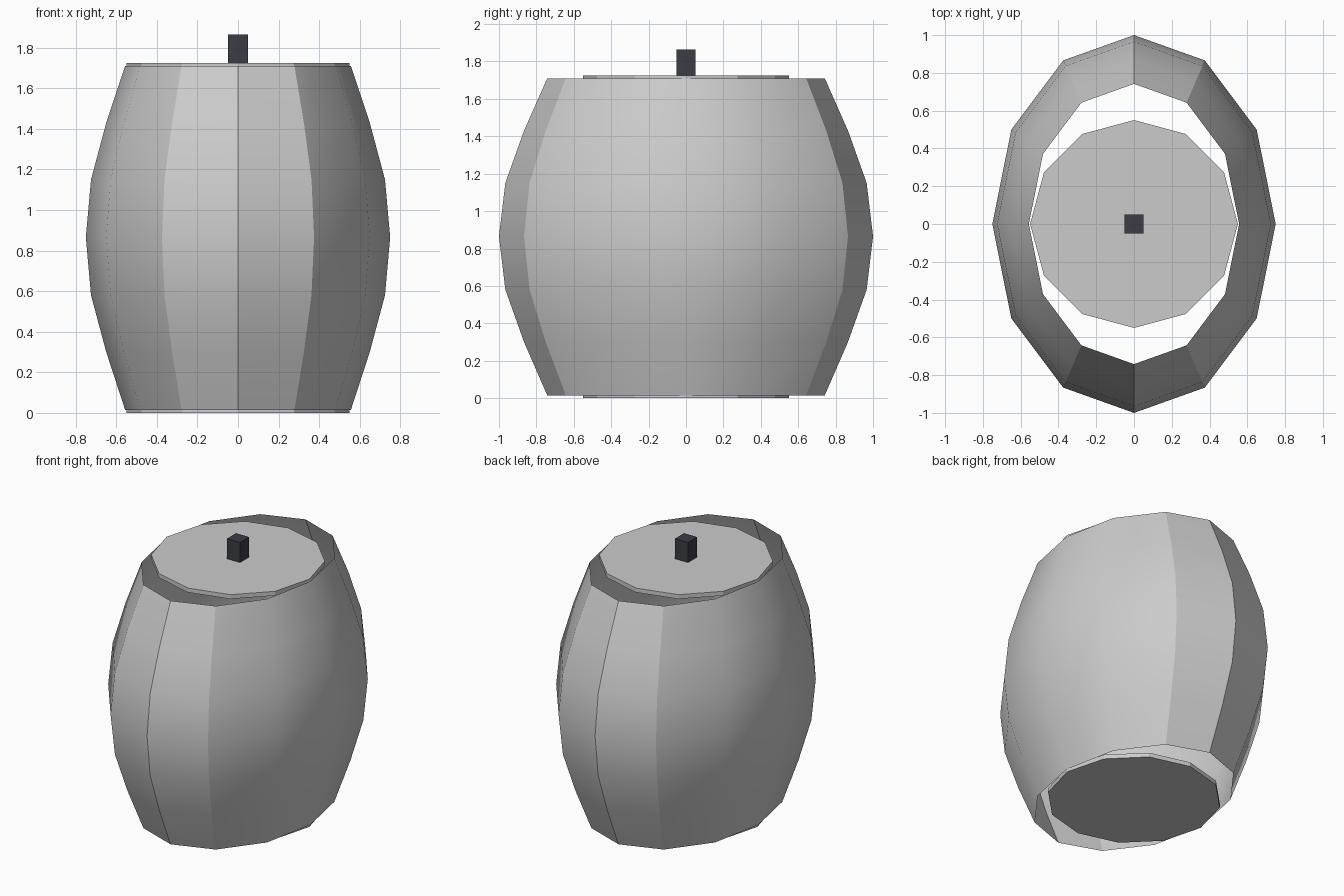
import bpy, bmesh, math

if "Cube" in bpy.data.objects:
    bpy.data.objects.remove(bpy.data.objects["Cube"])


def material(name, rgb):
    m = bpy.data.materials.new(name)
    m.diffuse_color = (*rgb, 1)
    m.use_nodes = True
    m.node_tree.nodes["Principled BSDF"].inputs["Base Color"].default_value = m.diffuse_color
    return m


GREY = material("light_grey", (0.6, 0.6, 0.6))
DARK = material("charcoal", (0.045, 0.046, 0.058))


def make_object(name, bm, mat):
    mesh = bpy.data.meshes.new(name)
    bm.to_mesh(mesh)
    bm.free()
    mesh.materials.append(mat)
    ob = bpy.data.objects.new(name, mesh)
    bpy.context.collection.objects.link(ob)
    return ob


# Open oval barrel shell: twelve sides, rings as (height, scale)
SIDES = 12
RINGS = [(0.015, 0.742), (0.30, 0.866), (0.58, 0.966), (0.865, 1.0),
         (1.15, 0.966), (1.43, 0.866), (1.71, 0.742)]
bm = bmesh.new()
rows = []
for z, s in RINGS:
    rows.append([bm.verts.new((0.75 * s * math.sin(math.tau * i / SIDES),
                               -s * math.cos(math.tau * i / SIDES), z))
                 for i in range(SIDES)])
for low, high in zip(rows, rows[1:]):
    for i in range(SIDES):
        j = (i + 1) % SIDES
        bm.faces.new((low[i], low[j], high[j], high[i]))
shell = make_object("barrel_shell", bm, GREY)
bpy.context.view_layer.objects.active = shell
shell.select_set(True)
bpy.ops.object.shade_smooth_by_angle(angle=math.radians(30))

# Thin round end caps, smaller than the oval openings
for name, z in (("bottom_cap", 0.015), ("top_cap", 1.71)):
    bm = bmesh.new()
    bmesh.ops.create_cone(bm, cap_ends=True, segments=SIDES,
                          radius1=0.55, radius2=0.55, depth=0.03)
    bmesh.ops.translate(bm, verts=bm.verts, vec=(0, 0, z))
    make_object(name, bm, GREY)

# Square stub on the top cap
bm = bmesh.new()
bmesh.ops.create_cube(bm, size=1)
bmesh.ops.scale(bm, verts=bm.verts, vec=(0.1, 0.1, 0.15))
bmesh.ops.translate(bm, verts=bm.verts, vec=(0, 0, 1.79))
make_object("top_stub", bm, DARK)
